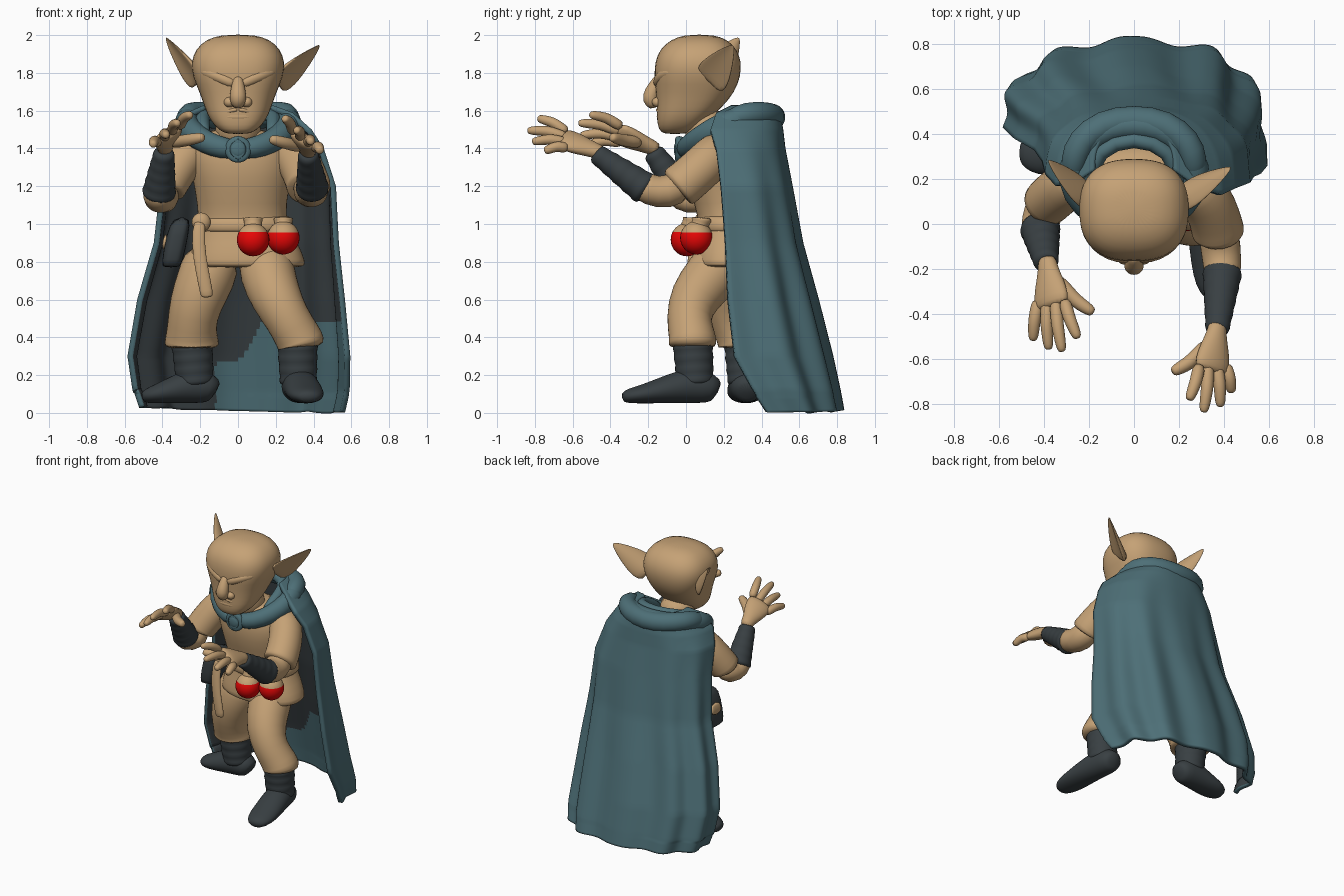
import bpy, bmesh, math
from mathutils import Vector as V, Matrix


def material(name, rgb):
    m = bpy.data.materials.new(name)
    m.diffuse_color = (*rgb, 1)
    return m


TAN = material("tan skin and cloth", (0.56, 0.36, 0.18))
TEAL = material("teal cloak", (0.075, 0.16, 0.185))
DARK = material("dark leather", (0.04, 0.05, 0.055))
RED = material("red pouch", (0.85, 0.002, 0.002))


def finish(name, bm, mats, sub=0):
    me = bpy.data.meshes.new(name)
    bm.to_mesh(me)
    bm.free()
    for p in me.polygons:
        p.use_smooth = True
    ob = bpy.data.objects.new(name, me)
    bpy.context.collection.objects.link(ob)
    for m in mats:
        me.materials.append(m)
    if sub:
        ob.modifiers.new("smooth", 'SUBSURF').levels = sub
        ob.modifiers["smooth"].render_levels = sub
    return ob


def sgn(a, e):
    return math.copysign(abs(a) ** e, a)


# Skin elliptical rings along points (x, y, z, radius[, second radius])
def tube(name, pts, mat, up=(0, 0, 1), n=18, level=False, e=1.0, cup=0.0, sub=1):
    bm, rings = bmesh.new(), []
    cs = [V(p[:3]) for p in pts]
    for i, p in enumerate(pts):
        t = V((0, 0, 1)) if level else cs[min(i + 1, len(cs) - 1)] - cs[max(i - 1, 0)]
        s = t.cross(V(up)).normalized()
        w = s.cross(t).normalized()
        r, q = p[3], p[-1]
        ring = []
        for k in range(n):
            a = math.tau * k / n
            c, d = sgn(math.cos(a), e), sgn(math.sin(a), e)
            ring.append(bm.verts.new(cs[i] + s * (r * c + cup * q * d * d) + w * (q * d)))
        rings.append(ring)
    for a, b in zip(rings, rings[1:]):
        for k in range(n):
            bm.faces.new((a[k], a[(k + 1) % n], b[(k + 1) % n], b[k]))
    bm.faces.new(rings[0])
    bm.faces.new(rings[-1])
    bmesh.ops.recalc_face_normals(bm, faces=bm.faces)
    return finish(name, bm, [mat], sub)


def ball(name, loc, size, mats, rule=None):
    bm = bmesh.new()
    bmesh.ops.create_uvsphere(bm, u_segments=28, v_segments=20, radius=1)
    bmesh.ops.scale(bm, vec=size, verts=bm.verts)
    bmesh.ops.translate(bm, vec=loc, verts=bm.verts)
    if rule:
        for f in bm.faces:
            f.material_index = rule(f.calc_center_median())
    return finish(name, bm, mats)


# Wrapped leather: radius alternates along a straight axis
def ribbed(name, p0, r0, p1, r1, count, up=(0, 1, 0)):
    pts = []
    for i in range(count * 2 + 1):
        t = i / (count * 2)
        r = r0 + (r1 - r0) * t
        pts.append((*V(p0).lerp(V(p1), t), r * (1.1 if i % 2 else 0.97)))
    return tube(name, pts, DARK, up)


# Head and face
tube("head", [(0, -.06, 1.475, .06, .06), (0, -.045, 1.50, .105, .10), (0, -.02, 1.55, .15, .135),
              (0, .02, 1.62, .178, .175), (0, .05, 1.70, .205, .21), (0, .06, 1.78, .242, .23),
              (0, .065, 1.86, .25, .23), (0, .065, 1.925, .225, .205), (0, .07, 1.978, .17, .15),
              (0, .07, 2.003, .08, .07)], TAN, (0, 1, 0), 28, True, .8)
tube("neck", [(0, .13, 1.40, .13), (0, .11, 1.5, .12), (0, .09, 1.62, .12)], TAN, (0, 1, 0), level=True)
tube("nose", [(0, -.14, 1.78, .025), (0, -.155, 1.75, .03), (0, -.18, 1.70, .042), (0, -.195, 1.66, .046),
              (0, -.16, 1.615, .03)], TAN, (0, 1, 0))
ball("lower_lip", (0, -.135, 1.568), (.075, .02, .02), [TAN])
for s, side in ((1, "left"), (-1, "right")):
    ball(side + "_nostril", (s * .045, -.15, 1.645), (.03, .03, .027), [TAN])
    tube(side + "_brow", [(s * .01, -.15, 1.735, .025), (s * .07, -.143, 1.765, .032),
                          (s * .14, -.115, 1.795, .032), (s * .2, -.07, 1.81, .02)], TAN)
    tube(side + "_cheek", [(s * .04, -.13, 1.7, .015), (s * .08, -.115, 1.66, .03), (s * .1, -.1, 1.61, .025),
                           (s * .1, -.09, 1.57, .01)], TAN, (0, 1, 0))
    tube(side + "_mouth", [(0, -.15, 1.605, .012), (s * .04, -.147, 1.603, .012), (s * .075, -.13, 1.585, .01)], TAN)

# Pointed ears, cupped outward and forward
for name, s, b, t in (("left_ear", 1, (.20, .13, 1.755), (.43, .25, 1.945)),
                      ("right_ear", -1, (-.20, .14, 1.765), (-.38, .28, 1.985))):
    b, t = V(b), V(t)
    tube(name, [(*b.lerp(t, f), .026 * (1.1 - f), q) for f, q in
                ((0, .085), (.2, .098), (.4, .088), (.6, .068), (.8, .044), (.95, .02), (1, .006))],
         TAN, (0, -.65, .72), cup=.3 * s)

# Tunic, belt and strap
tube("tunic", [(.05, .23, .77, .25, .15), (.05, .23, .775, .305, .195), (.05, .23, .80, .31, .20),
               (.04, .24, .9, .28, .195), (.025, .25, 1.0, .235, .18), (.02, .23, 1.1, .235, .185),
               (.02, .2, 1.25, .262, .2), (.01, .19, 1.38, .28, .19), (0, .18, 1.46, .22, .15),
               (0, .16, 1.51, .13, .12)], TAN, (0, 1, 0), 28, True, .9)
tube("belt", [(.03, .25, .955, .25, .19), (.03, .25, .96, .268, .205), (.03, .25, 1.035, .258, .2),
              (.03, .25, 1.045, .24, .18)], TAN, (0, 1, 0), 28, True, .9)
ball("belt_knot", (-.195, .08, 1.01), (.05, .035, .05), [TAN])
tube("hanging_strap", [(-.2, .06, 1.03, .035, .018), (-.215, .035, .9, .035, .018), (-.19, .02, .75, .035, .018),
                       (-.165, .02, .63, .035, .018), (-.165, .02, .61, .03, .015)], TAN, (0, 1, 0))

# Red pouches with tan tops
for i, (x, y, z) in enumerate(((.08, .005, .917), (.24, .055, .927))):
    ball(f"pouch_{i}", (x, y, z), (.086, .086, .088), [TAN, RED], rule=lambda c: int(c.z < .957))
    tube(f"pouch_neck_{i}", [(x, y + .01, .97, .06), (x, y + .02, 1.0, .042), (x, y + .03, 1.025, .055),
                             (x, y + .03, 1.035, .05)], TAN, (0, 1, 0))

# Leather case on the right hip
tube("hip_case", [(-.355, .2, .77, .045, .09), (-.35, .2, .79, .055, .11), (-.32, .2, .95, .06, .11),
                  (-.295, .2, 1.04, .045, .1)], DARK, (0, 1, 0), 24, True, .6)
tube("hip_case_plate", [(-.397, .2, .86, .012, .06), (-.38, .2, .95, .012, .06)], TAN, (0, 1, 0), level=True, e=.6)

# Trousers
tube("left_trouser", [(.14, .24, .86, .15), (.155, .14, .73, .15), (.2, .04, .61, .138), (.26, .01, .5, .118),
                      (.32, .035, .40, .125), (.335, .035, .365, .132), (.335, .035, .345, .115)], TAN, (0, 1, 0))
tube("right_trouser", [(-.12, .28, .86, .15), (-.165, .25, .72, .158), (-.23, .23, .57, .14),
                       (-.245, .27, .46, .13), (-.245, .31, .385, .145), (-.245, .31, .355, .148),
                       (-.245, .31, .34, .12)], TAN, (0, 1, 0))

# Boots
ribbed("left_boot_shaft", (.315, .035, .38), .105, (.32, .05, .14), .095, 4)
ribbed("right_boot_shaft", (-.245, .31, .38), .108, (-.225, .32, .14), .095, 4)
tube("left_foot", [(.31, .17, .11, .05, .05), (.31, .14, .13, .085, .08), (.325, .03, .15, .095, .1),
                   (.345, -.1, .125, .1, .075), (.36, -.22, .1, .1, .052), (.37, -.30, .09, .08, .04),
                   (.375, -.34, .08, .04, .025)], DARK)
tube("right_foot", [(-.115, .325, .11, .05, .05), (-.14, .325, .13, .085, .08), (-.24, .32, .15, .095, .1),
                    (-.34, .315, .122, .1, .072), (-.43, .315, .1, .098, .052), (-.48, .32, .09, .075, .04),
                    (-.51, .32, .08, .04, .025)], DARK)

# Sleeves, forearms and bracers
tube("left_sleeve", [(.22, .2, 1.42, .1), (.30, .15, 1.36, .118), (.345, .07, 1.285, .118), (.37, -.01, 1.215, .118),
                     (.375, -.04, 1.195, .122), (.375, -.05, 1.185, .1)], TAN)
tube("left_elbow", [(.375, 0, 1.22, .09), (.385, -.1, 1.16, .092), (.395, -.2, 1.18, .085), (.395, -.25, 1.22, .08)], TAN)
ribbed("left_bracer", (.395, -.2, 1.175), .088, (.37, -.485, 1.38), .05, 5, (0, 0, 1))
tube("right_sleeve", [(-.2, .22, 1.42, .1), (-.28, .19, 1.36, .115), (-.34, .14, 1.27, .112), (-.385, .1, 1.19, .11),
                      (-.39, .09, 1.175, .115), (-.39, .09, 1.165, .09)], TAN)
tube("right_elbow", [(-.37, .11, 1.2, .085), (-.41, .05, 1.12, .09), (-.42, -.02, 1.14, .085),
                     (-.42, -.06, 1.2, .08)], TAN)
ribbed("right_bracer", (-.42, -.01, 1.15), .09, (-.39, -.18, 1.39), .052, 5)


# Hands: tilted flat palm plus bent fingers, index first, thumb last
def hand(side, s, wrist, knuckle, tips):
    w, k = V(wrist), V(knuckle)
    tube(side + "_palm", [(*w.lerp(k, f), a, b) for f, a, b in
                          ((-.2, .043, .038), (.1, .046, .038), (.45, .075, .042), (.8, .09, .04), (1.02, .085, .028))],
         TAN, (s * .5, 0, .85))
    for i, tip in enumerate(tips):
        t = V(tip)
        if i < 4:
            base = w.lerp(k, .82) + V((s * (i - 1.5) * .038, 0, (1.5 - i) * .027))
            mid = base.lerp(t, .5) + V((s * .006, 0, .018))
            r = .03
        else:
            base, r = w.lerp(k, .3) + V((-s * .025, 0, 0)), .034
            mid = base.lerp(t, .55) + V((0, -.02, 0))
        tube(f"{side}_finger_{i}", [(*base, r), (*base.lerp(mid, .6), r), (*mid, r * .98), (*mid.lerp(t, .6), r * .88),
                                    (*mid.lerp(t, .92), r * .7), (*t, r * .35)], TAN, n=10)


hand("left", 1, (.37, -.47, 1.385), (.345, -.66, 1.455),
     [(.245, -.785, 1.56), (.31, -.84, 1.495), (.385, -.815, 1.435), (.435, -.75, 1.385), (.17, -.66, 1.45)])
hand("right", -1, (-.385, -.18, 1.405), (-.365, -.37, 1.485),
     [(-.25, -.51, 1.58), (-.32, -.57, 1.535), (-.38, -.56, 1.47), (-.45, -.52, 1.42), (-.18, -.395, 1.46)])

# Cloak: height, centre x, half width, left edge y, right edge y, back y
LEVELS = [(1.63, 0, .18, .24, .24, .44), (1.59, .01, .28, .16, .18, .50), (1.5, .02, .37, .13, .17, .515),
          (1.4, .03, .425, .16, .22, .525), (1.2, .055, .465, .185, .28, .56), (.9, .045, .49, .21, .33, .61),
          (.6, .015, .55, .225, .38, .685), (.3, 0, .59, .26, .43, .76), (.12, .01, .575, .36, .46, .80),
          (.015, .015, .545, .43, .47, .82)]


def level_at(t):
    f = t * (len(LEVELS) - 1)
    i = min(int(f), len(LEVELS) - 2)
    return [a + (b - a) * (f - i) for a, b in zip(LEVELS[i], LEVELS[i + 1])]


bm, rows, NU, NV = bmesh.new(), [], 110, 72
for j in range(NV + 1):
    z, cx, w, yl, yr, yb = level_at(j / NV)
    fold = .036 * min(1, max(0, (1.5 - z) / .9))
    row = []
    for i in range(NU + 1):
        a = math.pi * i / NU
        c, s = sgn(math.cos(a), .8), max(math.sin(a), 0) ** .8
        m = 1 + fold * math.cos(a * 11 + 1.2 + .5 * z)
        yf = yl + (yr - yl) * (1 - c) / 2
        row.append(bm.verts.new((cx + w * c * m, yf + (yb - yf) * s * (1 + 1.4 * (m - 1)), z - .012 * c * (z < .1))))
    rows.append(row)
for a, b in zip(rows, rows[1:]):
    for i in range(NU):
        f = bm.faces.new((b[i], b[i + 1], a[i + 1], a[i]))
        p = f.calc_center_median()
        f.material_index = 2 if p.x > -.13 and p.z < min(.5, .28 + 1.5 * max(p.x, 0)) else 0
# slots: outside colour followed by the lining colour
cloak = finish("cloak", bm, [TEAL, DARK, TEAL, TEAL])
sol = cloak.modifiers.new("thickness", 'SOLIDIFY')
sol.thickness, sol.offset, sol.material_offset = .03, -1, 1

# Collar, hood folds and round clasp
half = [(0, -.0, 1.395, .05), (.08, .0, 1.4, .058), (.17, .04, 1.43, .062), (.26, .13, 1.49, .068),
        (.285, .25, 1.55, .07), (.22, .37, 1.575, .06), (.1, .43, 1.58, .06), (0, .44, 1.58, .06)]
mirror = lambda pts: pts + [(-p[0], *p[1:]) for p in reversed(pts[:-1])]
tube("cloak_collar", mirror(half), TEAL)
tube("hood_roll", mirror([(.27, .18, 1.52, .04), (.27, .28, 1.575, .065), (.24, .37, 1.585, .065),
                          (.14, .445, 1.575, .07), (0, .465, 1.56, .07)]), TEAL)
tube("hood_inner_fold", mirror([(.17, .06, 1.47, .03), (.2, .2, 1.55, .045), (.17, .33, 1.595, .04),
                                (0, .395, 1.605, .04)]), TEAL)
tube("clasp", [(0, .0, 1.395, .068), (0, -.04, 1.395, .072), (0, -.055, 1.395, .068), (0, -.06, 1.395, .05),
               (0, -.05, 1.395, .045)], TEAL, n=28)
ball("clasp_stone", (0, -.05, 1.395), (.04, .014, .04), [TEAL])
